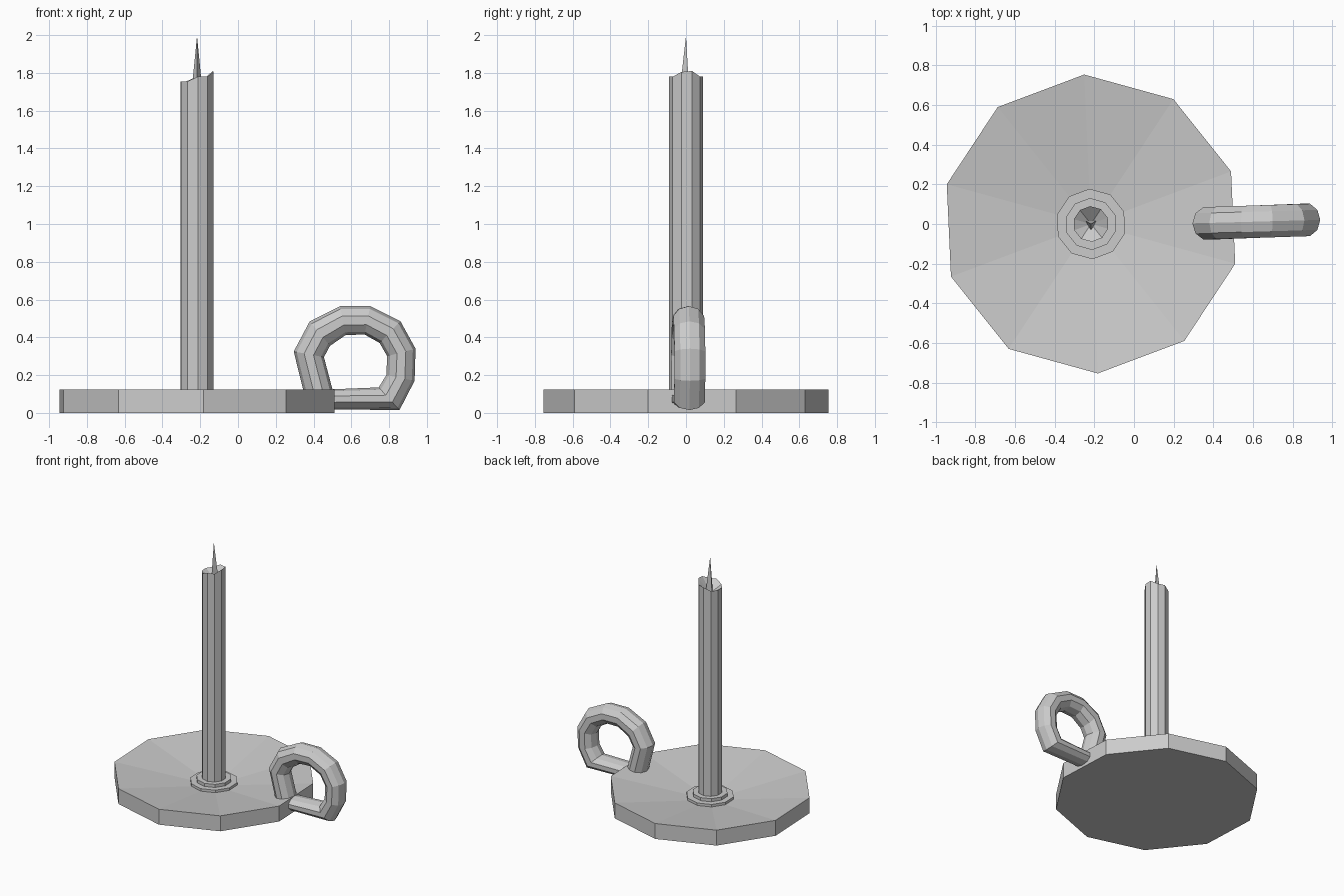
import bpy, bmesh, math
from mathutils import Vector

if "Cube" in bpy.data.objects:
    bpy.data.objects.remove(bpy.data.objects["Cube"], do_unlink=True)

SIDES = 10
TURN = math.radians(20.6)
AXIS_X = -0.217

grey = bpy.data.materials.new("plain grey")
grey.use_nodes = True
colour = (0.6, 0.6, 0.6, 1)
grey.diffuse_color = colour
grey.node_tree.nodes["Principled BSDF"].inputs["Base Color"].default_value = colour


def finish(bm, name):
    bmesh.ops.recalc_face_normals(bm, faces=bm.faces)
    mesh = bpy.data.meshes.new(name)
    bm.to_mesh(mesh)
    bm.free()
    mesh.materials.append(grey)
    obj = bpy.data.objects.new(name, mesh)
    bpy.context.collection.objects.link(obj)
    return obj


def bridge(bm, a, b):
    n = len(a)
    for i in range(n):
        j = (i + 1) % n
        bm.faces.new((a[i], a[j], b[j], b[i]))


def lathe(name, profile, apex, sides=SIDES, turn=TURN, rim=None):
    """Spin (radius, z) rings; flat bottom, top fanned to apex height.
    rim optionally raises each vertex of the last ring."""
    bm = bmesh.new()
    rings = []
    for r, z in profile:
        rings.append([bm.verts.new((AXIS_X + r * math.cos(turn + math.tau * i / sides),
                                    r * math.sin(turn + math.tau * i / sides), z))
                      for i in range(sides)])
    if rim:
        for v, dz in zip(rings[-1], rim):
            v.co.z += dz
    bm.faces.new(rings[0])
    for a, b in zip(rings, rings[1:]):
        bridge(bm, a, b)
    tip = bm.verts.new((AXIS_X, 0, apex))
    for i in range(sides):
        bm.faces.new((rings[-1][i], rings[-1][(i + 1) % sides], tip))
    return finish(bm, name)


# Dished base plate
lathe("dish", [(0.755, 0), (0.755, 0.125)], 0.02)

# Stepped collar around the candle
lathe("collar_lower", [(0.178, 0.015), (0.178, 0.065)], 0.065)
lathe("collar_upper", [(0.131, 0.015), (0.131, 0.09)], 0.09)

# Candle with an uneven, hollowed top
lathe("candle", [(0.09, 0.02), (0.09, 1.78)], 1.7,
      rim=[0.03, 0, 0, -0.025, -0.025, -0.025, -0.025, 0, 0, 0.025])

# Pointed wick
lathe("wick", [(0.036, 1.68)], 1.995, sides=3, turn=math.radians(-90))

# Finger loop: (outer x, outer z, inner x, inner z) around the bend
bends = [
    (0.295, 0.325, 0.455, 0.295), (0.38, 0.485, 0.487, 0.355),
    (0.54, 0.565, 0.57, 0.412), (0.70, 0.565, 0.67, 0.415),
    (0.86, 0.485, 0.75, 0.37), (0.94, 0.34, 0.79, 0.30),
    (0.935, 0.17, 0.785, 0.20), (0.855, 0.015, 0.745, 0.135),
    (0.37, 0.02, 0.50, 0.125),
]
bm = bmesh.new()
rings = []
for ox, oz, ix, iz in bends:
    outer, inner = Vector((ox, 0, oz)), Vector((ix, 0, iz))
    mid, half = (outer + inner) / 2, (outer - inner) / 2
    mid.y = 0.012 + 0.035 * (mid.x - 0.62)
    ring = []
    for k in range(SIDES):
        a = math.tau * k / SIDES
        ring.append(bm.verts.new(mid + half * math.cos(a) + Vector((0, 0.086 * math.sin(a), 0))))
    rings.append(ring)
for i, ring in enumerate(rings):
    bridge(bm, ring, rings[(i + 1) % len(rings)])
finish(bm, "finger_loop")
